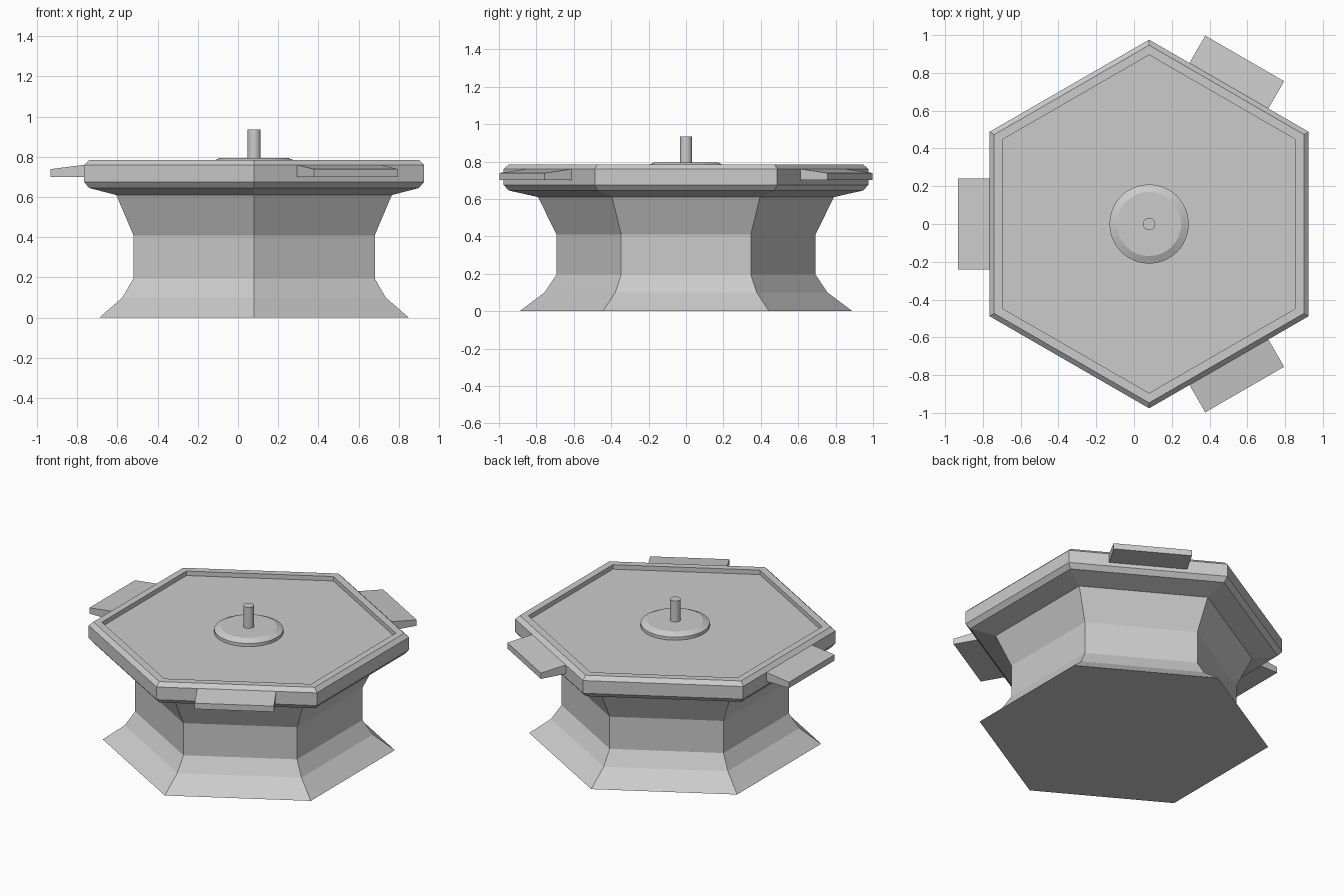
import bpy, bmesh, math
from mathutils import Matrix

if "Cube" in bpy.data.objects:
    bpy.data.objects.remove(bpy.data.objects["Cube"])

CX = 0.08  # axis of the hexagonal body


def lathe(name, profile, sides, start=0.0, smooth=False):
    """Stack rings of (radius, z) around the axis and cap both ends."""
    bm = bmesh.new()
    rings = []
    for r, z in profile:
        rings.append([bm.verts.new((CX + r * math.cos(start + 2 * math.pi * i / sides),
                                    r * math.sin(start + 2 * math.pi * i / sides), z))
                      for i in range(sides)])
    for a, b in zip(rings, rings[1:]):
        for i in range(sides):
            j = (i + 1) % sides
            bm.faces.new((a[i], a[j], b[j], b[i]))
    bm.faces.new(rings[0][::-1])
    bm.faces.new(rings[-1])
    return finish(name, bm, smooth)


def finish(name, bm, smooth=False):
    bmesh.ops.recalc_face_normals(bm, faces=bm.faces)
    me = bpy.data.meshes.new(name)
    bm.to_mesh(me)
    bm.free()
    ob = bpy.data.objects.new(name, me)
    bpy.context.collection.objects.link(ob)
    if smooth:
        bpy.ops.object.select_all(action='DESELECT')
        ob.select_set(True)
        bpy.context.view_layer.objects.active = ob
        bpy.ops.object.shade_smooth_by_angle(angle=math.radians(20))
    return ob


# Hexagonal pedestal and tray; profile given as (flat-side distance, z)
body = [(0.77, 0.0), (0.655, 0.10), (0.60, 0.195), (0.60, 0.41), (0.685, 0.61),
        (0.82, 0.645), (0.845, 0.675), (0.845, 0.76), (0.82, 0.785),
        (0.775, 0.785), (0.775, 0.755)]
k = 1 / math.cos(math.pi / 6)
lathe("hexagonal_pedestal", [(a * k, z) for a, z in body], 6, math.pi / 6)

# Round central plate and pin
lathe("center_plate", [(0.21, 0.75), (0.21, 0.776), (0.17, 0.795)], 32, smooth=True)
lathe("center_pin", [(0.033, 0.78), (0.033, 0.935)], 24, smooth=True)

# Wedge tabs on alternate sides; outline is (distance from axis, z)
outline = [(0.83, 0.70), (1.012, 0.70), (1.012, 0.739), (0.83, 0.762)]
for n, deg in enumerate((60, 180, 300)):
    bm = bmesh.new()
    face = bm.faces.new([bm.verts.new((x, -0.241, z)) for x, z in outline])
    ext = bmesh.ops.extrude_face_region(bm, geom=[face], use_keep_orig=True)
    moved = [g for g in ext["geom"] if isinstance(g, bmesh.types.BMVert)]
    bmesh.ops.translate(bm, verts=moved, vec=(0, 0.482, 0))
    bm.transform(Matrix.Translation((CX, 0, 0)) @ Matrix.Rotation(math.radians(deg), 4, 'Z'))
    finish(f"side_tab_{n + 1}", bm)
